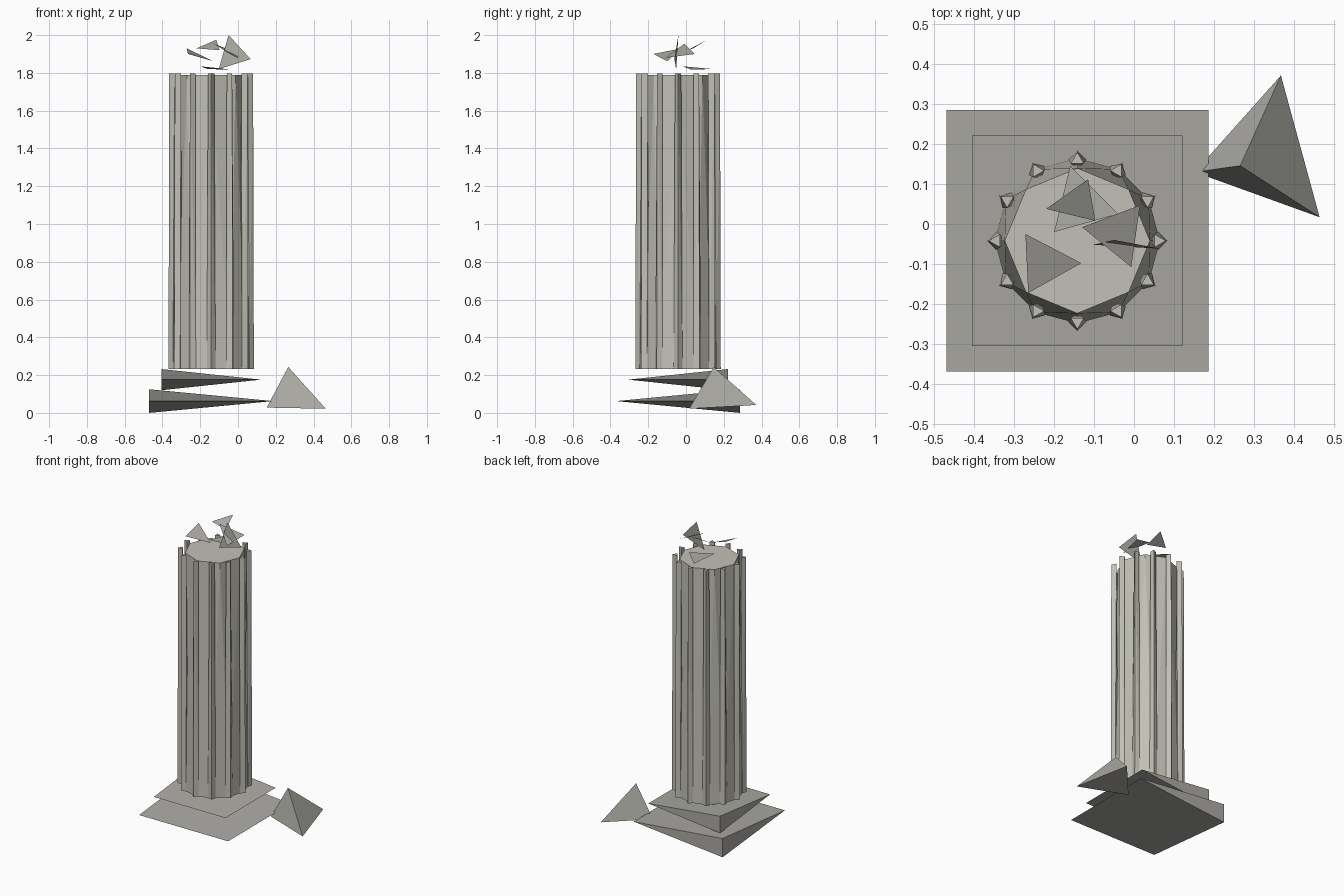
import bpy, bmesh
from math import sin, cos, pi

if "Cube" in bpy.data.objects:
    bpy.data.objects.remove(bpy.data.objects["Cube"])

CX, CY = -0.142, -0.042   # column axis


def stone(name, r, g, b):
    m = bpy.data.materials.new(name)
    m.diffuse_color = (r, g, b, 1)
    m.use_nodes = True
    m.node_tree.nodes["Principled BSDF"].inputs["Base Color"].default_value = m.diffuse_color
    return m


DARK = stone("dark_stone", 0.41, 0.405, 0.375)
PALE = stone("pale_stone", 0.54, 0.53, 0.47)


def make(name, mat, verts, faces=None):
    """Mesh from points; convex hull when no faces are given."""
    bm = bmesh.new()
    vs = [bm.verts.new(v) for v in verts]
    if faces is None:
        bmesh.ops.convex_hull(bm, input=vs)
    else:
        for f in faces:
            bm.faces.new([vs[i] for i in f])
    if faces is None or len(faces) > 1:
        bmesh.ops.recalc_face_normals(bm, faces=bm.faces)
    me = bpy.data.meshes.new(name)
    bm.to_mesh(me)
    bm.free()
    me.materials.append(mat)
    ob = bpy.data.objects.new(name, me)
    bpy.context.collection.objects.link(ob)
    return ob


def ring(cx, cy, r, z, n, a0=0.0):
    return [(cx + r * cos(a0 + 2 * pi * i / n), cy + r * sin(a0 + 2 * pi * i / n), z)
            for i in range(n)]


# Plinth slabs: wedges with full height only at the back left corner
def slab(name, h, z0, z1):
    m = (z0 + z1) / 2
    l, r, f, b = CX - h, CX + h, CY - h, CY + h
    make(name, DARK, [(l, b, z1), (l, b, z0), (l, f, m), (r, f, m), (r, b, m)],
         [(0, 2, 3, 4), (1, 4, 3, 2), (0, 1, 2), (0, 4, 1)])


slab("lower_plinth", 0.328, 0.0, 0.125)
slab("upper_plinth", 0.264, 0.12, 0.232)

# Tapered shaft core: twelve sides at the foot, eight at the top
make("shaft_core", PALE, ring(CX, CY, 0.207, 0.232, 12) + ring(CX, CY, 0.182, 1.788, 8))

# Twelve ribs around the shaft, square at the foot and three-sided at the top
for i in range(12):
    a = i * pi / 6
    x, y = CX + 0.203 * cos(a), CY + 0.203 * sin(a)
    make(f"rib_{i + 1}", PALE, ring(x, y, 0.023, 0.232, 4, a) + ring(x, y, 0.019, 1.798, 3, a))

# Loose shards above the broken top
shards = [
    [(-0.22, 0.038, 1.93), (-0.097, 0.008, 1.92), (-0.115, 0.112, 1.975)],
    [(-0.13, -0.008, 1.955), (-0.007, -0.108, 1.88), (0.015, 0.047, 1.90)],
    [(-0.272, -0.025, 1.93), (-0.265, -0.173, 1.90), (-0.132, -0.098, 1.862)],
    [(-0.102, -0.052, 1.82), (0.067, -0.062, 1.873), (-0.05, -0.04, 2.0)],
    [(-0.16, 0.145, 1.82), (-0.20, -0.02, 1.835), (-0.04, 0.025, 1.818)],
]
for i, s in enumerate(shards):
    make(f"shard_{i + 1}", DARK, s, [(0, 1, 2)])

# Fallen block beside the plinth
make("fallen_block", DARK, [(0.368, 0.372, 0.042), (0.465, 0.017, 0.022),
                            (0.152, 0.13, 0.028), (0.266, 0.146, 0.243)])
